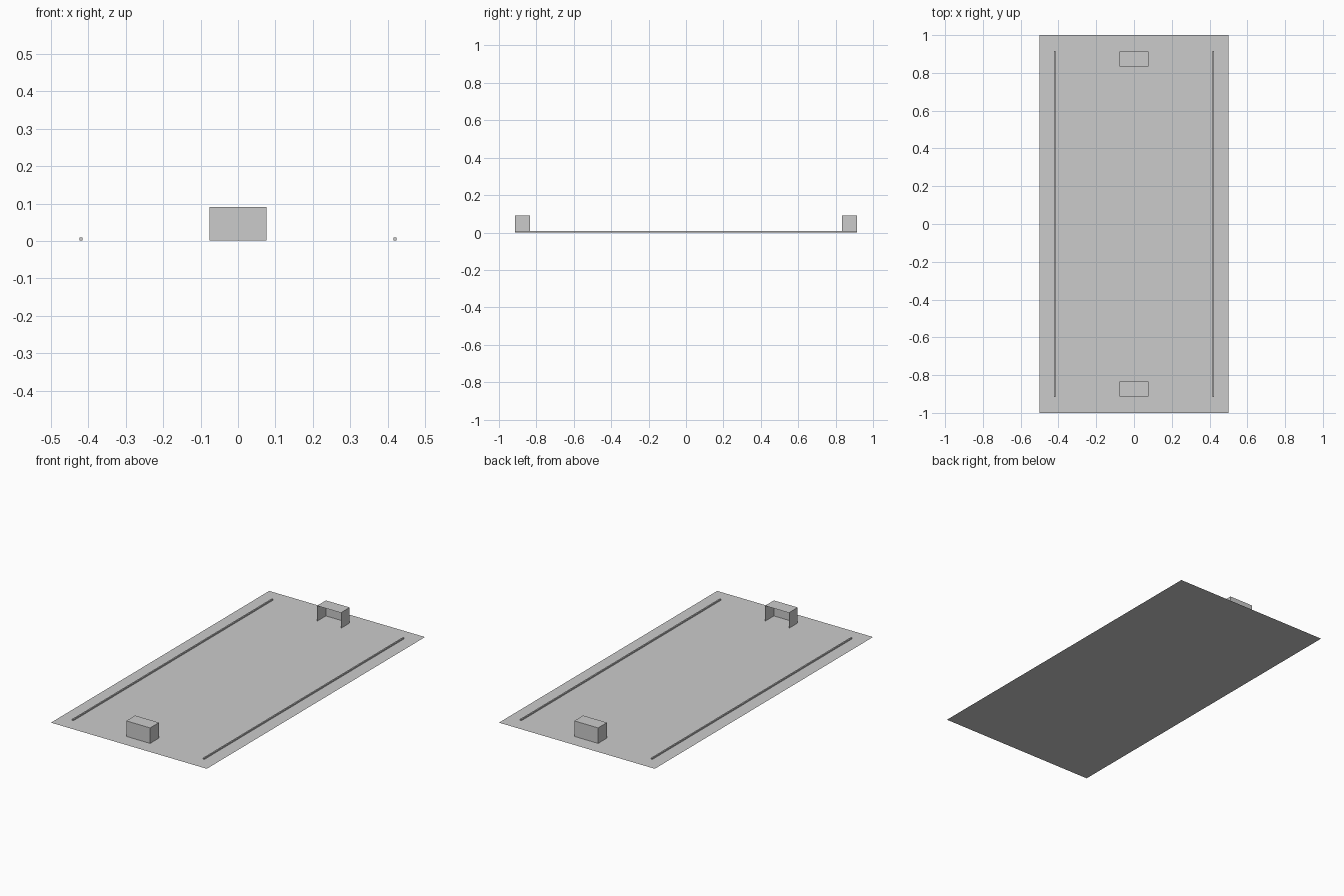
import bpy
import bmesh

if "Cube" in bpy.data.objects:
    bpy.data.objects.remove(bpy.data.objects["Cube"])


def mesh_object(name, bm):
    mesh = bpy.data.meshes.new(name)
    bm.to_mesh(mesh)
    bm.free()
    obj = bpy.data.objects.new(name, mesh)
    bpy.context.collection.objects.link(obj)
    return obj


def box(name, centre, size, open_side=0):
    """Box; a non-zero open_side drops the bottom and the face on that y side."""
    bm = bmesh.new()
    bmesh.ops.create_cube(bm, size=1)
    bm.normal_update()
    if open_side:
        gone = [f for f in bm.faces
                if f.normal.z < -0.5 or f.normal.y * open_side > 0.5]
        bmesh.ops.delete(bm, geom=gone, context='FACES')
    bmesh.ops.scale(bm, vec=size, verts=bm.verts)
    bmesh.ops.translate(bm, vec=centre, verts=bm.verts)
    return mesh_object(name, bm)


# Flat playing field
bm = bmesh.new()
bmesh.ops.create_grid(bm, x_segments=1, y_segments=1, size=1)
bmesh.ops.scale(bm, vec=(0.5, 1, 1), verts=bm.verts)
mesh_object("field", bm)

# Thin rails along both long sides
for side, x in (("left", -0.42), ("right", 0.42)):
    box(f"{side}_rail", (x, 0, 0.005), (0.008, 1.83, 0.008))

# Open goals facing the centre
for end, s in (("front", -1), ("back", 1)):
    box(f"{end}_goal", (0, s * 0.874, 0.046), (0.153, 0.081, 0.09), open_side=-s)
